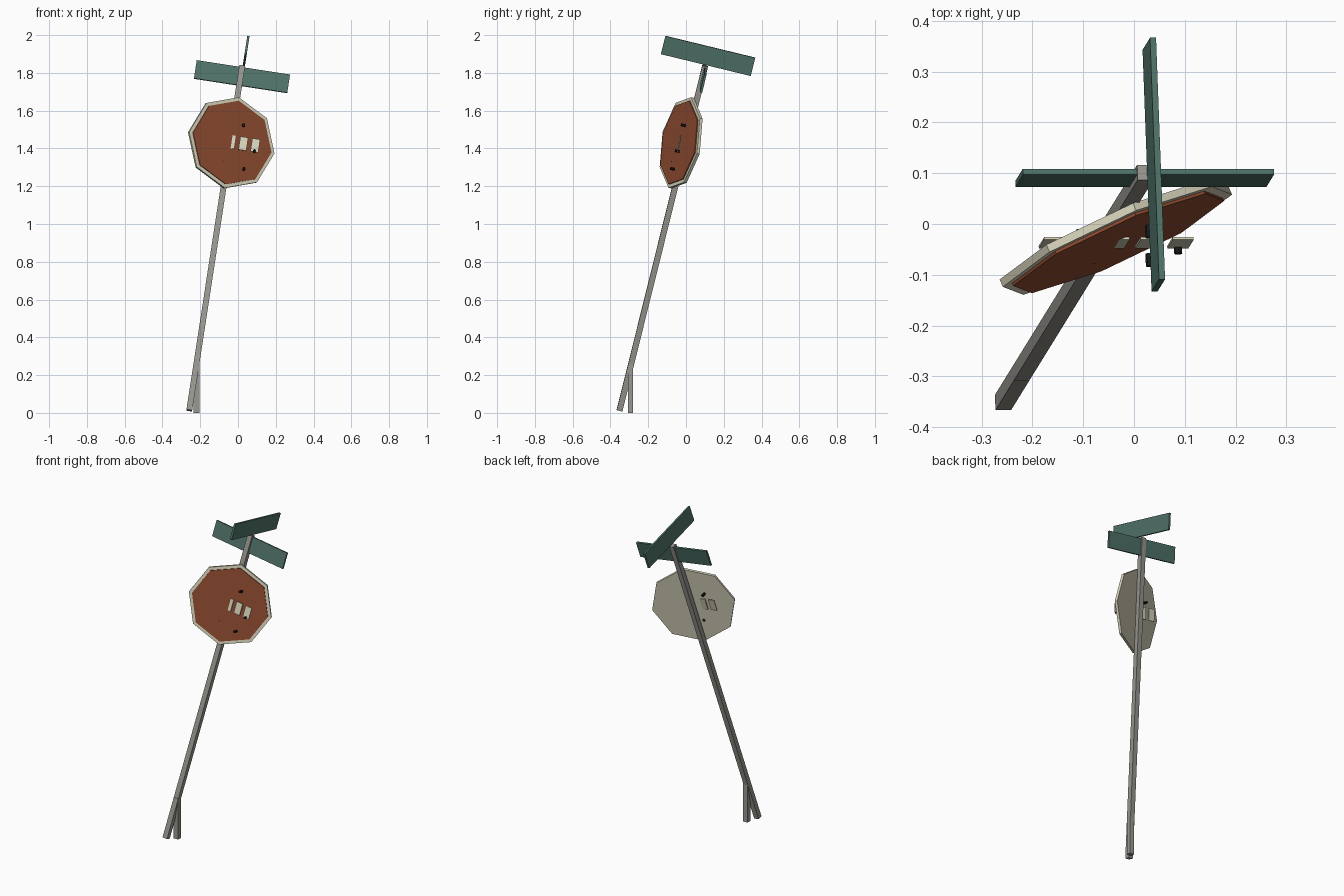
import bpy
from math import radians, pi
from mathutils import Matrix, Vector, Euler

if "Cube" in bpy.data.objects:
    bpy.data.objects.remove(bpy.data.objects["Cube"])


def mat(name, rgb):
    m = bpy.data.materials.new(name)
    m.diffuse_color = (*rgb, 1)
    m.use_nodes = True
    m.node_tree.nodes["Principled BSDF"].inputs["Base Color"].default_value = m.diffuse_color
    return m


GREY = mat("post_grey", (0.32, 0.31, 0.28))
RUST = mat("rust_red", (0.27, 0.07, 0.03))
CREAM = mat("cream", (0.68, 0.65, 0.5))
GREEN = mat("dull_green", (0.08, 0.17, 0.14))
BLACK = mat("black", (0.01, 0.01, 0.012))

# Everything but the stub leans together; the octagon is also twisted on the post
LEAN = Euler((radians(-13.8), radians(8.73), 0)).to_matrix().to_4x4()
TWIST = LEAN @ Matrix.Rotation(radians(22), 4, 'Z')
FACE_ON = Matrix.Rotation(pi / 2, 4, 'X')


def finish(name, frame, origin, offset, material):
    ob = bpy.context.object
    ob.name = name
    ob.data.materials.append(material)
    ob.matrix_world = Matrix.Translation(origin) @ frame @ Matrix.Translation(offset)
    return ob


def box(name, size, frame, origin, material, offset=(0, 0, 0)):
    bpy.ops.mesh.primitive_cube_add(size=1)
    bpy.context.object.data.transform(Matrix.Diagonal((*size, 1)))
    return finish(name, frame, Vector(origin), offset, material)


def disc(name, sides, radius, depth, frame, origin, material, offset=(0, 0, 0)):
    bpy.ops.mesh.primitive_cylinder_add(vertices=sides, radius=radius, depth=depth)
    bpy.context.object.data.transform(FACE_ON)
    return finish(name, frame, Vector(origin), offset, material)


# Leaning post and the upright ground stub
box("post", (0.031, 0.031, 1.9), LEAN, (-0.118, -0.125, 0.925), GREY)
box("ground_stub", (0.031, 0.028, 0.26), Matrix(), (-0.22, -0.294, 0.13), GREY)

# Octagonal board with a raised coloured face
CENTRE = (-0.035, -0.0275, 1.43)
disc("octagon_backing", 8, 0.25, 0.016, TWIST, CENTRE, CREAM, (0, 0.002, 0))
disc("octagon_face", 8, 0.23, 0.01, TWIST, CENTRE, RUST, (0, -0.007, 0))

# Row of blank plates cutting through the board
for i in range(5):
    box(f"blank_plate_{i + 1}", (0.042, 0.005, 0.072), LEAN, (-0.035, -0.037, 1.435),
        CREAM, ((i - 2) * 0.064, 0, 0))

# Dark bolts, following the post's lean
bolts = [(0.05, 0.105), (0.127, -0.026), (0.086, -0.13), (-0.035, -0.108), (-0.082, 0.07)]
for i, (x, z) in enumerate(bolts):
    disc(f"bolt_{i + 1}", 8, 0.008, 0.025, LEAN, (-0.035, -0.04, 1.43), BLACK, (x, 0, z))

# Two crossed name boards at the top
box("lower_cross_board", (0.5, 0.012, 0.1), LEAN, (0.021, 0.091, 1.78), GREEN)
box("upper_cross_board", (0.012, 0.49, 0.1), LEAN, (0.039, 0.117, 1.89), GREEN)
